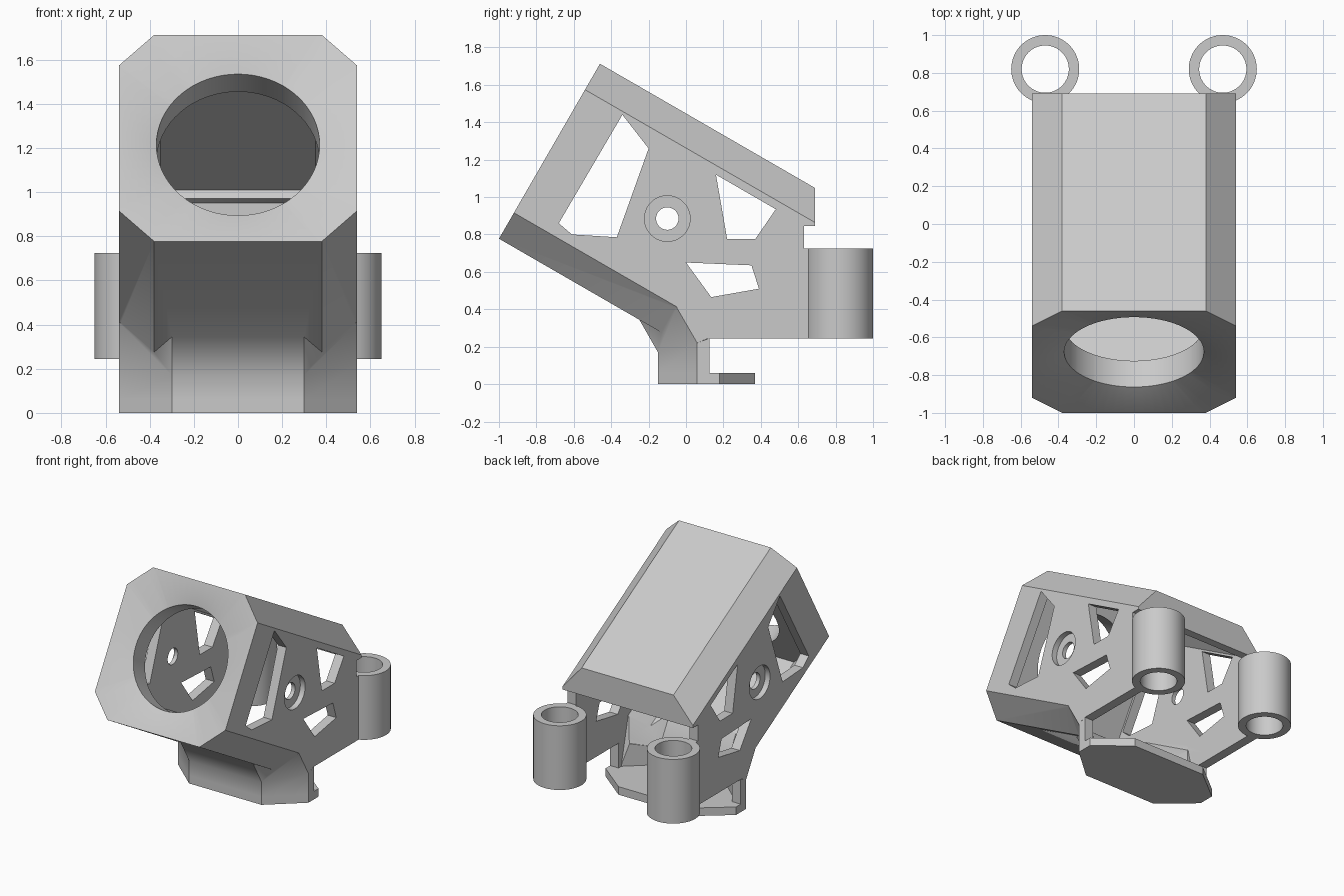
import bpy, bmesh, math
from mathutils import Vector

cube = bpy.data.objects.get("Cube")
if cube:
    bpy.data.objects.remove(cube, do_unlink=True)

SHADE = (0.59, 0.59, 0.59, 1)
grey = bpy.data.materials.new("plain grey")
grey.use_nodes = True
grey.diffuse_color = SHADE
grey.node_tree.nodes["Principled BSDF"].inputs["Base Color"].default_value = SHADE

# Tilted frame: AXIS runs into the housing, UP lies along its front face
TILT = math.radians(30)
AXIS = Vector((0, math.cos(TILT), -math.sin(TILT)))
UP = Vector((0, math.sin(TILT), math.cos(TILT)))
CENTRE = Vector((0, -0.73, 1.245))


def tilted(x, v, u):
    return CENTRE + Vector((x, 0, 0)) + UP * v + AXIS * u


def finish(name, bm):
    bmesh.ops.recalc_face_normals(bm, faces=bm.faces[:])
    mesh = bpy.data.meshes.new(name)
    bm.to_mesh(mesh)
    bm.free()
    mesh.materials.append(grey)
    obj = bpy.data.objects.new(name, mesh)
    bpy.context.collection.objects.link(obj)
    return obj


def hull(name, points, cuts=()):
    """Convex solid around points, trimmed by (point, outward normal) planes."""
    pts = [Vector(p) for p in points]
    for cut in list(cuts) + [None]:
        bm = bmesh.new()
        for p in pts:
            bm.verts.new(p)
        bmesh.ops.convex_hull(bm, input=bm.verts[:])
        loose = [v for v in bm.verts if not v.link_faces]
        bmesh.ops.delete(bm, geom=loose, context='VERTS')
        if cut is None:
            break
        bmesh.ops.bisect_plane(bm, geom=bm.verts[:] + bm.edges[:] + bm.faces[:],
                               plane_co=cut[0], plane_no=cut[1], clear_outer=True)
        pts = [v.co.copy() for v in bm.verts]
        bm.free()
    bmesh.ops.remove_doubles(bm, verts=bm.verts[:], dist=0.0001)
    bmesh.ops.dissolve_limit(bm, angle_limit=0.005, verts=bm.verts[:], edges=bm.edges[:])
    return finish(name, bm)


def loft(name, rings):
    """Closed solid through rings of equal point count."""
    bm = bmesh.new()
    loops = [[bm.verts.new(p) for p in ring] for ring in rings]
    bm.faces.new(loops[0])
    bm.faces.new(loops[-1])
    for a, b in zip(loops, loops[1:]):
        for i in range(len(a)):
            bm.faces.new((a[i - 1], a[i], b[i], b[i - 1]))
    return finish(name, bm)


def mirrored(points):
    return [(s * x, y, z) for x, y, z in points for s in (1, -1)]


def slab(name, outline, x0, x1):
    return hull(name, [(x, y, z) for y, z in outline for x in (x0, x1)])


ANGLES = [2 * math.pi * i / 64 for i in range(64)]


def circle(r, place):
    return [place(r * math.cos(a), r * math.sin(a)) for a in ANGLES]


def disc(name, r, low, high):
    return loft(name, [circle(r, low), circle(r, high)])


def octagon(hx, hv, kx, kv, u):
    return [tilted(a * x, b * v, u) for x, v in ((hx, kv), (kx, hv))
            for a in (1, -1) for b in (1, -1)]


def combine(target, tools, operation):
    for tool in tools:
        mod = target.modifiers.new("join", 'BOOLEAN')
        mod.operation = operation
        mod.solver = 'EXACT'
        mod.object = tool
        bpy.context.view_layer.objects.active = target
        bpy.ops.object.modifier_apply(modifier=mod.name)
        bpy.data.objects.remove(tool, do_unlink=True)


Y, Z = Vector((0, 1, 0)), Vector((0, 0, 1))

# Outer housing: chamfered tube, rear cheeks, sloping neck and foot
housing = hull("camera_housing", octagon(0.54, 0.54, 0.38, 0.38, 0) + octagon(0.54, 0.54, 0.38, 0.38, 2.5),
               [(Y * 0.69, Y), (Z * 0.245, -Z)])
rear = slab("rear", [(-0.05, 0.41), (0.05, 0.245), (0.63, 0.245), (0.63, 0.845)], -0.54, 0.54)
neck = hull("neck", mirrored([(0.3, -0.15, 0.17), (0.54, 0.06, 0.22), (0.3, -0.25, 0.345),
                              (0.54, -0.05, 0.41), (0.54, 0.12, 0.245), (0.54, 0.2, 0.5)]))
foot = hull("foot", mirrored([(0.3, -0.15, 0), (0.3, -0.15, 0.17), (0.54, 0.06, 0),
                              (0.54, 0.06, 0.22), (0.54, 0.125, 0), (0.54, 0.125, 0.245)]))
combine(housing, [rear, neck, foot], 'UNION')

# Hollow interior, leaving a stepped lip at the back of the roof
inside = [
    hull("main_cavity", octagon(0.47, 0.47, 0.351, 0.351, 0.22) + octagon(0.47, 0.47, 0.351, 0.351, 2.5),
         [(Vector((0, 0.595, 0.97)), AXIS), (Z * 0.3, -Z)]),
    hull("lip_cavity", octagon(0.47, 0.425, 0.351, 0.351, 0.4) + octagon(0.47, 0.425, 0.351, 0.351, 2.5),
         [(Y * 0.63, Y), (Z * 0.3, -Z)]),
    slab("rear_opening", [(0, 0.46), (0.095, 0.24), (0.095, 0.06), (0.8, 0.06),
                          (0.8, 0.845), (0.5, 0.845)], -0.47, 0.47),
    hull("neck_cavity", mirrored([(0.274, -0.08, 0.189), (0.47, 0.092, 0.24), (0.274, -0.2, 0.396),
                                  (0.47, 0, 0.46), (0.47, 0.3, 0.24), (0.47, 0.3, 0.5)])),
    hull("foot_cavity", mirrored([(x, y, z) for x, y in ((0.274, -0.08), (0.47, 0.092), (0.47, 0.3))
                                  for z in (0.06, 0.24)]),
         [(Vector((0, -0.08, 0.189)), Vector((0, -0.28, 1)))]),
    slab("rear_notch", [(0.63, 0.2), (0.8, 0.2), (0.8, 0.845), (0.63, 0.845)], -0.7, 0.7),
]
combine(housing, inside, 'DIFFERENCE')

# Shallow dish in the front, running from the octagon rim into a round bore
CORNERS = [math.atan2(b * v, a * x) % (2 * math.pi) for x, v in ((0.54, 0.38), (0.38, 0.54))
           for a in (1, -1) for b in (1, -1)]
SPOKES = sorted(ANGLES + CORNERS)


def rim(a):
    c, s = abs(math.cos(a)), abs(math.sin(a))
    return 0.999 / max(c / 0.54, s / 0.54, (c + s) / 0.92)


def dish_ring(radius, u):
    return [tilted(radius(a) * math.cos(a), radius(a) * math.sin(a), u) for a in SPOKES]


dish = loft("dish", [dish_ring(rim, -0.05), dish_ring(rim, -0.001),
                     dish_ring(lambda a: 0.37, 0.06), dish_ring(lambda a: 0.37, 0.3)])
combine(housing, [dish], 'DIFFERENCE')

# Side windows, pivot holes and their counterbores
windows = [
    [(-0.68, 0.86), (-0.34, 1.44), (-0.2, 1.26), (-0.37, 0.785), (-0.61, 0.8)],
    [(0.16, 1.12), (0.48, 0.935), (0.37, 0.775), (0.22, 0.775)],
    [(0, 0.65), (0.35, 0.635), (0.39, 0.51), (0.135, 0.465)],
]
cutters = [slab("window", w, -0.7, 0.7) for w in windows]


def across(x):
    return lambda a, b: (x, a - 0.1, b + 0.885)


cutters.append(disc("pivot", 0.06, across(-0.7), across(0.7)))
for s in (1, -1):
    cutters.append(disc("counterbore", 0.122, across(s * 0.5), across(s * 0.7)))
combine(housing, cutters, 'DIFFERENCE')

# Flat base plate
base = hull("base_plate", mirrored([(x, y, z) for x, y in ((0.3, -0.15), (0.54, 0.06), (0.54, 0.18), (0.3, 0.37))
                                    for z in (0, 0.06)]))
combine(housing, [base], 'UNION')
parts = [housing]

# Rear mounting sleeves, each joined to a cheek
for side, s in (("left", 1), ("right", -1)):
    def upright(z):
        return lambda a, b: (s * 0.47 + a, 0.82 + b, z)
    sleeve = disc(side + "_mounting_sleeve", 0.18, upright(0.245), upright(0.725))
    web = slab("web", [(0.63, 0.245), (0.68, 0.245), (0.68, 0.725), (0.63, 0.725)], s * 0.47, s * 0.54)
    combine(sleeve, [web], 'UNION')
    combine(sleeve, [disc("sleeve_bore", 0.125, upright(0.1), upright(0.9))], 'DIFFERENCE')
    parts.append(sleeve)

# Smooth round walls and the neck bend, keep creases sharp
bpy.ops.object.select_all(action='DESELECT')
for part in parts:
    part.select_set(True)
bpy.context.view_layer.objects.active = housing
bpy.ops.object.shade_smooth_by_angle(angle=math.radians(32))
